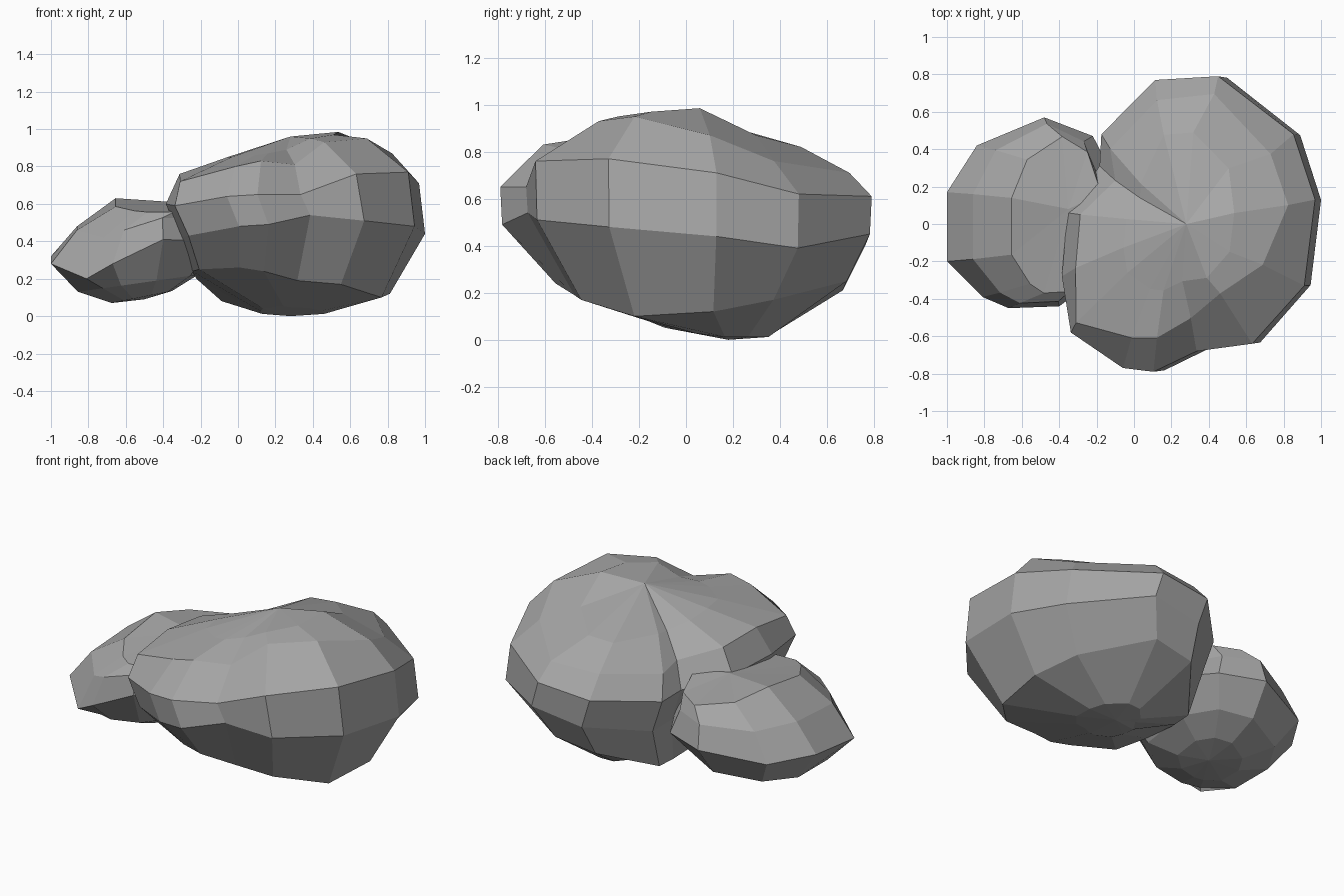
import bpy, bmesh

grey = bpy.data.materials.new("grey")
grey.diffuse_color = (0.38, 0.38, 0.38, 1)


def blob(name, columns, rows, cap_top, cap_bottom):
    """Loft closed rings: each row scales the plan outline about a centre and sets its heights."""
    bm = bmesh.new()
    rings = []
    for cx, cy, scale, height in rows:
        ring = []
        for c in columns:
            sx, sy = scale(c) if callable(scale) else scale
            ring.append(bm.verts.new((cx + (c[0] - cx) * sx, cy + (c[1] - cy) * sy, height(c))))
        rings.append(ring)
    n = len(columns)
    for a, b in zip(rings, rings[1:]):
        for i in range(n):
            j = (i + 1) % n
            bm.faces.new((a[i], b[i], b[j], a[j]))
    for ring, tip in ((rings[0], cap_top), (rings[-1], cap_bottom)):
        v = bm.verts.new(tip)
        for i in range(n):
            bm.faces.new((v, ring[i], ring[(i + 1) % n]))
    bmesh.ops.recalc_face_normals(bm, faces=bm.faces)
    mesh = bpy.data.meshes.new(name)
    bm.to_mesh(mesh)
    bm.free()
    mesh.materials.append(grey)
    obj = bpy.data.objects.new(name, mesh)
    bpy.context.collection.objects.link(obj)
    return obj


# Large lobe: plan x, y, upper inset, then crown, upper, shoulder, waist and underside heights
large = [
    (-0.41, -0.28, 0.84, 0.85, 0.76, 0.60, 0.42, 0.24),
    (-0.36, -0.58, 0.91, 0.85, 0.72, 0.59, 0.43, 0.25),
    (-0.07, -0.77, 0.79, 0.86, 0.80, 0.64, 0.48, 0.26),
    (0.10, -0.79, 0.77, 0.87, 0.83, 0.65, 0.49, 0.24),
    (0.34, -0.68, 0.74, 0.89, 0.81, 0.65, 0.54, 0.19),
    (0.65, -0.64, 0.58, 0.95, 0.93, 0.76, 0.51, 0.17),
    (0.94, -0.33, 0.66, 0.97, 0.95, 0.77, 0.48, 0.10),
    (1.00, 0.13, 0.78, 0.985, 0.87, 0.71, 0.44, 0.12),
    (0.88, 0.48, 0.78, 0.87, 0.76, 0.62, 0.39, 0.17),
    (0.46, 0.79, 0.88, 0.82, 0.71, 0.61, 0.45, 0.25),
    (0.11, 0.77, 0.86, 0.81, 0.70, 0.58, 0.40, 0.21),
    (-0.19, 0.48, 0.84, 0.80, 0.67, 0.54, 0.34, 0.08),
    (-0.20, 0.31, 0.75, 0.79, 0.68, 0.55, 0.35, 0.08),
    (-0.38, 0.06, 0.84, 0.83, 0.74, 0.59, 0.40, 0.20),
]
blob("large_lobe", large, [
    (0.20, 0.00, lambda c: (0.45, 0.62) if c[1] > 0.4 and c[0] > 0 else (0.42, 0.45),
     lambda c: c[3]),
    (0.20, 0.00, lambda c: (c[2], c[2]), lambda c: c[4]),
    (0.20, 0.00, (0.96, 1.00), lambda c: c[5]),
    (1.00, 0.00, (0.93, 0.99), lambda c: c[6]),
    (0.25, 0.08, lambda c: (0.75, 0.85 if c[1] > 0.5 else 0.73), lambda c: c[7]),
    (0.29, 0.18, (0.24, 0.28), lambda c: 0.012 - 0.05 * c[1] * (c[1] < 0)),
], (0.28, 0.0, 0.96), (0.28, 0.18, 0.0))

# Small lobe: plan x, y, rim height
small = [
    (-0.40, -0.44, 0.41), (-0.67, -0.45, 0.28), (-0.81, -0.39, 0.20),
    (-1.00, -0.20, 0.28), (-1.00, 0.17, 0.32), (-0.84, 0.42, 0.31),
    (-0.48, 0.57, 0.36), (-0.22, 0.47, 0.36), (-0.08, 0.20, 0.40),
    (-0.14, -0.25, 0.40),
]
blob("small_lobe", small, [
    (-0.28, 0.00, (0.52, 0.82), lambda c: 0.61 + 0.12 * c[1] if c[1] < 0.2 else 0.65 - 0.14 * c[1]),
    (-0.42, 0.00, (0.76, 0.94), lambda c: 0.5 * c[2] + 0.32),
    (-0.50, 0.00, (1.00, 1.00), lambda c: c[2]),
    (-0.52, 0.03, (0.70, 0.76), lambda c: 0.23 + 0.10 * c[0]),
    (-0.50, 0.05, (0.35, 0.40), lambda c: 0.14 + 0.07 * c[0]),
], (-0.35, 0.08, 0.61), (-0.5, 0.05, 0.09))
